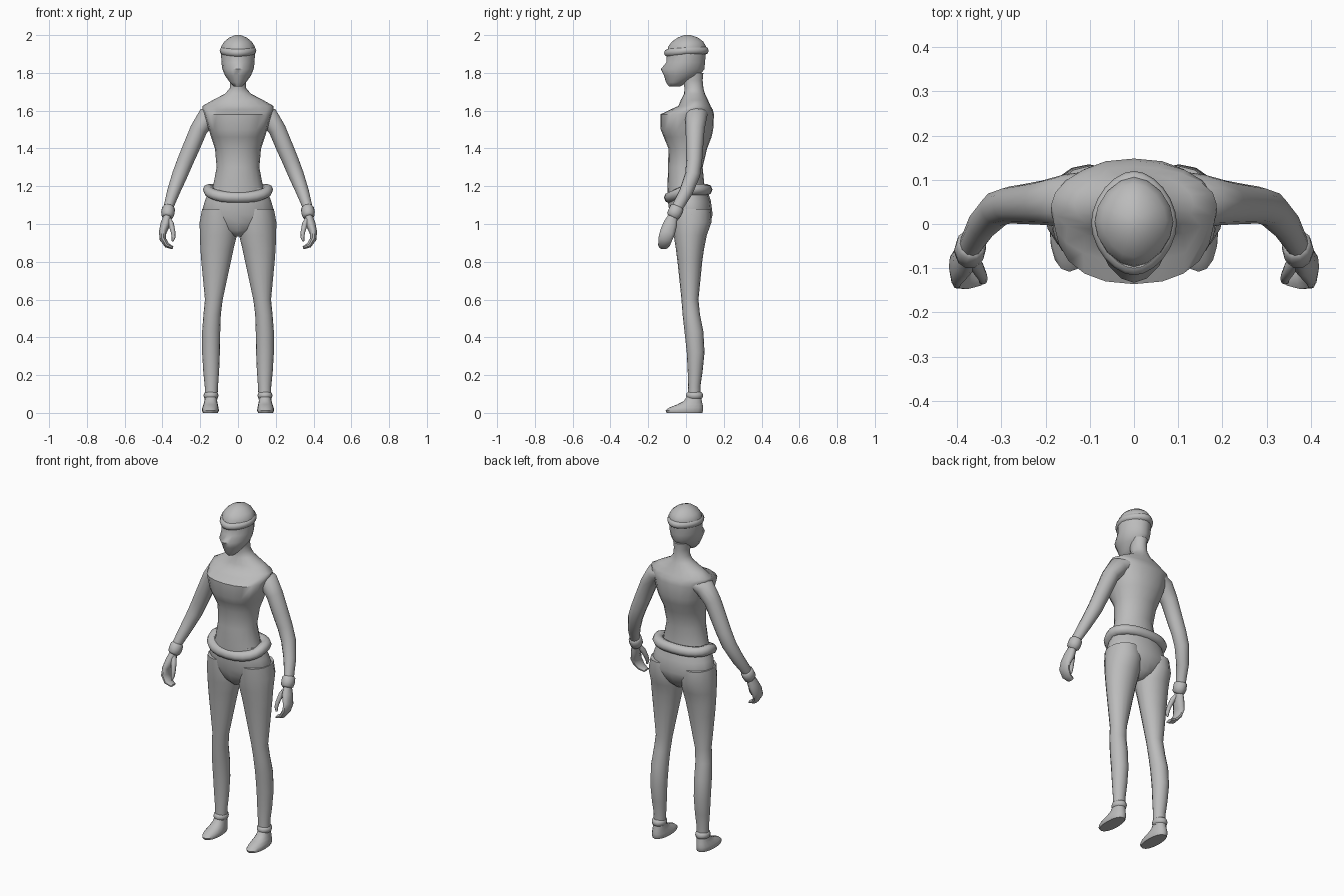
import bpy, bmesh, math
from mathutils import Vector

grey = bpy.data.materials.new("plain grey")
grey.diffuse_color = (0.5, 0.5, 0.5, 1)


def spow(c, e):
    return math.copysign(abs(c) ** (2 / e), c)


def finish(name, rings, closed=False, mirror=False):
    """Skin a list of point rings into one smooth object."""
    bm = bmesh.new()
    vs = [[bm.verts.new(p) for p in r] for r in rings]
    n = len(vs[0])
    for i in range(len(vs) if closed else len(vs) - 1):
        a, b = vs[i], vs[(i + 1) % len(vs)]
        for k in range(n):
            bm.faces.new((a[k], a[(k + 1) % n], b[(k + 1) % n], b[k]))
    if not closed:
        bm.faces.new(vs[0])
        bm.faces.new(vs[-1])
    bmesh.ops.recalc_face_normals(bm, faces=bm.faces)
    me = bpy.data.meshes.new(name)
    bm.to_mesh(me)
    bm.free()
    me.materials.append(grey)
    ob = bpy.data.objects.new(name, me)
    bpy.context.collection.objects.link(ob)
    if mirror:
        ob.modifiers.new("Mirror", 'MIRROR').use_mirror_merge = False
    bpy.ops.object.select_all(action='DESELECT')
    ob.select_set(True)
    bpy.context.view_layer.objects.active = ob
    bpy.ops.object.shade_smooth_by_angle(angle=math.radians(55))
    return ob


def stack(name, stations, mirror=False, n=16, e=2.0):
    """Horizontal slices: (x, z, half width, front y, back y[, squareness])."""
    rings = []
    for x, z, rx, yf, yb, *sq in stations:
        ex = sq[0] if sq else e
        cy, ry = (yf + yb) / 2, (yb - yf) / 2
        rings.append([(x + rx * spow(math.cos(a), ex), cy + ry * spow(math.sin(a), ex), z)
                      for a in (2 * math.pi * k / n for k in range(n))])
    return finish(name, rings, mirror=mirror)


def tube(name, stations, n=10):
    """Mirrored limb along a path: (x, y, z, thickness radius, depth radius)."""
    pts = [Vector(s[:3]) for s in stations]
    rings = []
    for i, s in enumerate(stations):
        t = (pts[min(i + 1, len(pts) - 1)] - pts[max(i - 1, 0)]).normalized()
        u = Vector((0, 1, 0)).cross(t).normalized()
        v = t.cross(u)
        rings.append([pts[i] + u * s[3] * math.cos(a) + v * s[4] * math.sin(a)
                      for a in (2 * math.pi * k / n for k in range(n))])
    return finish(name, rings, mirror=True)


def band(name, x, rx, yf, yb, z, w, h, drop=0.0, e=2.0, mirror=False, n=24, m=8):
    """Rolled ring around an oval; drop lowers its front."""
    cy, ry = (yf + yb) / 2, (yb - yf) / 2
    rings = []
    for k in range(n):
        a = 2 * math.pi * k / n
        ca, sa = spow(math.cos(a), e), spow(math.sin(a), e)
        zc = z - drop * max(0, -math.sin(a))
        rings.append([(x + (rx - w + w * math.cos(b)) * ca,
                       cy + (ry - w + w * math.cos(b)) * sa, zc + h * math.sin(b))
                      for b in (2 * math.pi * j / m for j in range(m))])
    return finish(name, rings, closed=True, mirror=mirror)


# Torso, shoulders and neck
stack("torso", [
    (0, 1.13, .150, -.095, .10), (0, 1.20, .132, -.098, .098),
    (0, 1.30, .113, -.095, .088), (0, 1.40, .122, -.093, .112),
    (0, 1.46, .142, -.118, .135, 2.2), (0, 1.50, .155, -.134, .144, 2.3),
    (0, 1.58, .178, -.136, .148, 2.3), (0, 1.605, .187, -.085, .142, 2.2),
    (0, 1.625, .187, -.040, .130), (0, 1.655, .135, -.028, .117),
    (0, 1.69, .068, -.010, .100), (0, 1.72, .043, -.008, .092),
    (0, 1.76, .041, -.015, .088), (0, 1.80, .045, -.020, .092)], n=20)

# Head with face and dome of the cap
stack("head", [
    (0, 1.728, .022, -.090, -.030), (0, 1.75, .043, -.106, .005),
    (0, 1.785, .068, -.116, .070), (0, 1.82, .083, -.133, .098),
    (0, 1.855, .088, -.104, .100), (0, 1.89, .089, -.104, .104),
    (0, 1.94, .089, -.094, .106), (0, 1.965, .073, -.075, .092),
    (0, 1.987, .046, -.043, .063), (0, 2.0, .015, -.010, .025)], e=1.8)
band("cap_band", 0, .097, -.116, .120, 1.918, .016, .020, drop=.012, e=1.8)

# Hips and waist roll
stack("hips", [
    (0, 1.19, .150, -.090, .110), (0, 1.12, .176, -.096, .132),
    (0, 1.05, .196, -.086, .141), (0, 1.01, .170, -.076, .130),
    (0, .965, .090, -.060, .105), (0, .935, .025, -.030, .070)])
band("waist_roll", 0, .186, -.117, .140, 1.182, .030, .030, drop=.042, e=2.3)

# Legs
stack("leg", [
    (.105, 1.08, .085, -.080, .130), (.102, 1.01, .101, -.076, .135),
    (.104, .94, .098, -.065, .110), (.111, .87, .088, -.054, .096),
    (.116, .80, .078, -.045, .086), (.128, .60, .047, -.024, .066),
    (.137, .52, .046, -.018, .074), (.142, .43, .048, -.008, .092),
    (.143, .32, .047, .004, .098), (.142, .22, .042, .009, .088),
    (.141, .14, .035, .012, .076), (.142, .07, .033, .008, .078)], mirror=True)
band("ankle_cuff", .143, .040, 0, .091, .092, .012, .019, mirror=True, n=16)
stack("foot", [
    (.146, 0, .040, -.102, .086), (.146, .012, .045, -.108, .091),
    (.146, .028, .043, -.090, .091), (.145, .045, .038, -.045, .088),
    (.144, .062, .034, -.012, .084), (.143, .09, .031, .006, .080)],
    mirror=True, e=2.2)

# Arms, wrist cuffs, hands and thumbs
tube("arm", [
    (.120, .055, 1.585, .040, .062), (.160, .053, 1.568, .055, .058),
    (.208, .048, 1.50, .046, .050), (.250, .045, 1.40, .045, .045),
    (.280, .043, 1.33, .043, .042), (.308, .035, 1.26, .041, .040),
    (.342, .000, 1.17, .034, .036), (.368, -.045, 1.09, .026, .030),
    (.373, -.068, 1.04, .024, .028)], n=12)
tube("wrist_cuff", [
    (.366, -.043, 1.094, .024, .028), (.368, -.047, 1.085, .034, .038),
    (.371, -.059, 1.060, .036, .039), (.373, -.070, 1.042, .032, .036),
    (.374, -.074, 1.035, .022, .026)])
tube("hand", [
    (.373, -.066, 1.05, .020, .024), (.384, -.083, 1.00, .026, .038),
    (.399, -.098, .955, .020, .042), (.398, -.110, .92, .017, .038),
    (.376, -.117, .887, .014, .032), (.345, -.118, .874, .008, .022)])
tube("thumb", [
    (.370, -.078, 1.03, .014, .014), (.354, -.098, 1.00, .015, .016),
    (.344, -.116, .96, .012, .013), (.341, -.126, .93, .010, .011),
    (.346, -.130, .908, .005, .006)], n=8)
